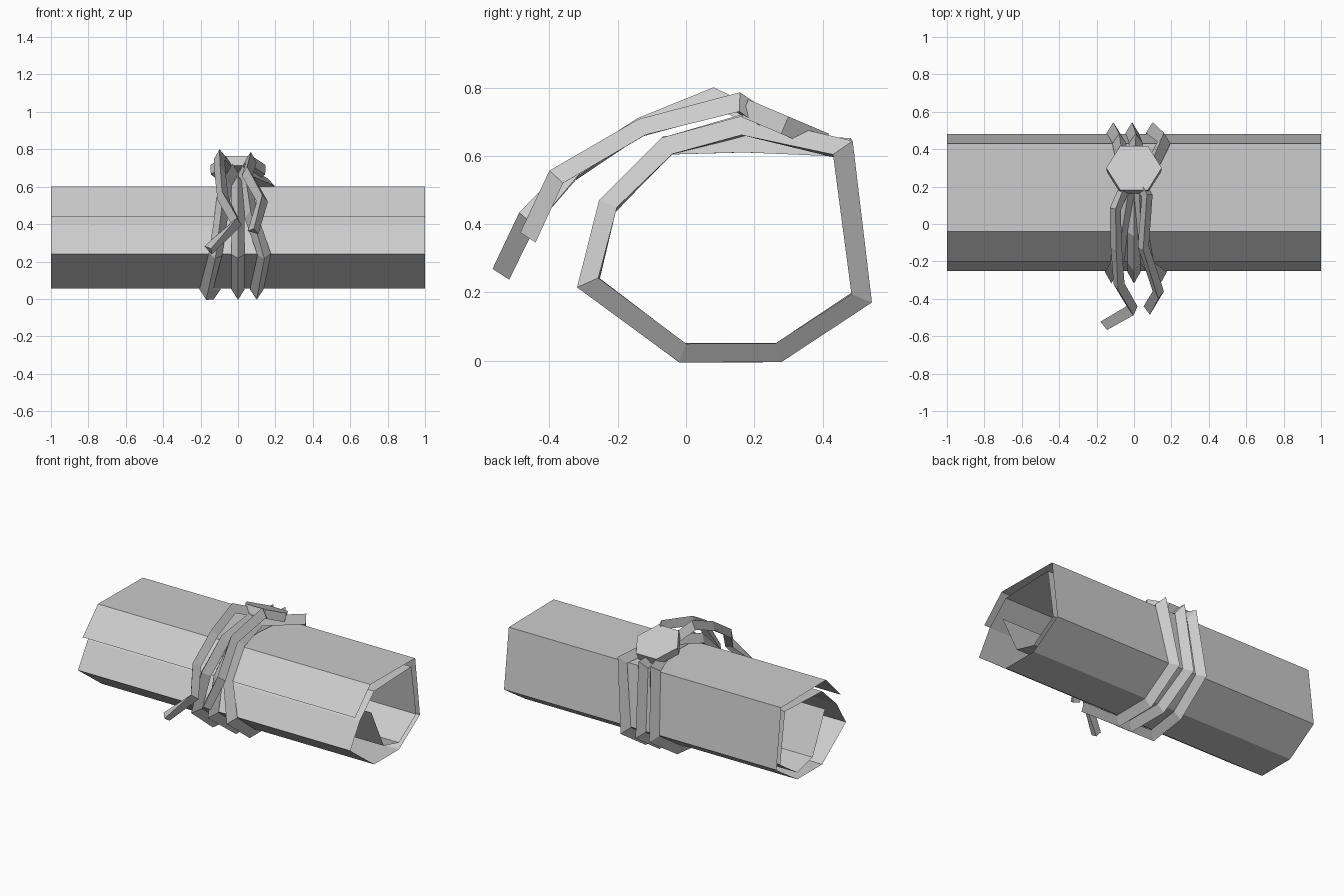
import bpy
import math
from mathutils import Vector, Matrix

if "Cube" in bpy.data.objects:
    bpy.data.objects.remove(bpy.data.objects["Cube"])


def make_object(name, verts, faces):
    mesh = bpy.data.meshes.new(name)
    mesh.from_pydata([tuple(v) for v in verts], [], faces)
    mesh.update()
    obj = bpy.data.objects.new(name, mesh)
    bpy.context.collection.objects.link(obj)
    return obj


AXIS = Vector((0, 0.12, 0.33))


def cord(name, points, closed=False, width=0.036, height=0.055):
    """Triangular cord: flat side on the path, ridge pointing away from the roll."""
    pts = [Vector(p) for p in points]
    n = len(pts)
    verts, faces = [], []
    for i, p in enumerate(pts):
        a = pts[i - 1] if (closed or i > 0) else None
        b = pts[(i + 1) % n] if (closed or i < n - 1) else None
        d1 = (p - a).normalized() if a is not None else (b - p).normalized()
        d2 = (b - p).normalized() if b is not None else d1
        t = (d1 + d2).normalized()
        mitre = 1 / max(0.6, t.dot(d1))
        out = p - AXIS
        out.x = 0
        out = (out - t * out.dot(t)).normalized()
        side = t.cross(out)
        verts += [p - side * width, p + out * height * mitre, p + side * width]
    for i in range(n if closed else n - 1):
        j = (i + 1) % n
        for k in range(3):
            m = (k + 1) % 3
            faces.append((3 * i + k, 3 * i + m, 3 * j + m, 3 * j + k))
    if not closed:
        faces += [(2, 1, 0), (3 * n - 3, 3 * n - 2, 3 * n - 1)]
    return make_object(name, verts, faces)


# Rolled sheet: spiral profile (y, z) from the outer flap to the inner end
outer = [(-0.20, 0.44), (-0.04, 0.60), (0.43, 0.595), (0.48, 0.20),
         (0.26, 0.055), (0.0, 0.055), (-0.25, 0.24)]
inner = [(-0.15, 0.40), (0.0, 0.54), (0.39, 0.555), (0.44, 0.22),
         (0.26, 0.10), (0.10, 0.14), (-0.03, 0.41)]
spiral = outer + inner
verts = [(x, y, z) for y, z in spiral for x in (-1, 1)]
faces = [(2 * i, 2 * i + 1, 2 * i + 3, 2 * i + 2) for i in range(len(spiral) - 1)]
make_object("rolled_sheet", verts, faces)

# Three cord loops around the roll, gathered under the seal
loop_x = {
    "left": ([-0.09, -0.07, -0.08, -0.11, -0.13, -0.17, -0.12], (-0.03, 0.665)),
    "middle": ([0.0, 0.0, 0.01, -0.01, 0.0, 0.0, 0.0], (0.0, 0.61)),
    "right": ([0.07, 0.04, 0.16, 0.10, 0.10, 0.10, 0.14], (0.03, 0.66)),
}
for label, (xs, (kx, kz)) in loop_x.items():
    path = []
    for i, (x, (y, z)) in enumerate(zip(xs, outer)):
        path.append((x, AXIS.y + (y - AXIS.y) * 1.015, AXIS.z + (z - AXIS.z) * 1.015))
        if i == 1:
            path.append((kx, 0.17, kz))
    cord("cord_loop_" + label, path, closed=True)

# Loose cord ends hanging over the front
cord("cord_tail_left", [(-0.02, 0.26, 0.66), (-0.10, 0.08, 0.745), (-0.095, -0.12, 0.665),
                        (-0.08, -0.32, 0.535), (-0.01, -0.44, 0.40), (-0.16, -0.52, 0.26)],
     width=0.03, height=0.05)
cord("cord_tail_right", [(0.0, 0.27, 0.65), (0.07, 0.15, 0.73), (0.05, -0.12, 0.66),
                         (0.13, -0.36, 0.52), (0.08, -0.44, 0.355)],
     width=0.03, height=0.05)

# Tilted hexagonal seal
tilt = Matrix.Translation((0, 0.30, 0.715)) @ Matrix.Rotation(math.radians(-23), 4, 'X')
sv = []
for r, z in ((0.145, -0.055), (0.148, 0.0)):
    for k in range(6):
        a = k * math.pi / 3
        sv.append(tilt @ Vector((r * math.cos(a), r * math.sin(a), z)))
sf = [(k, (k + 1) % 6, (k + 1) % 6 + 6, k + 6) for k in range(6)]
sf += [(5, 4, 3, 2, 1, 0), (6, 7, 8, 9, 10, 11)]
make_object("seal", sv, sf)
